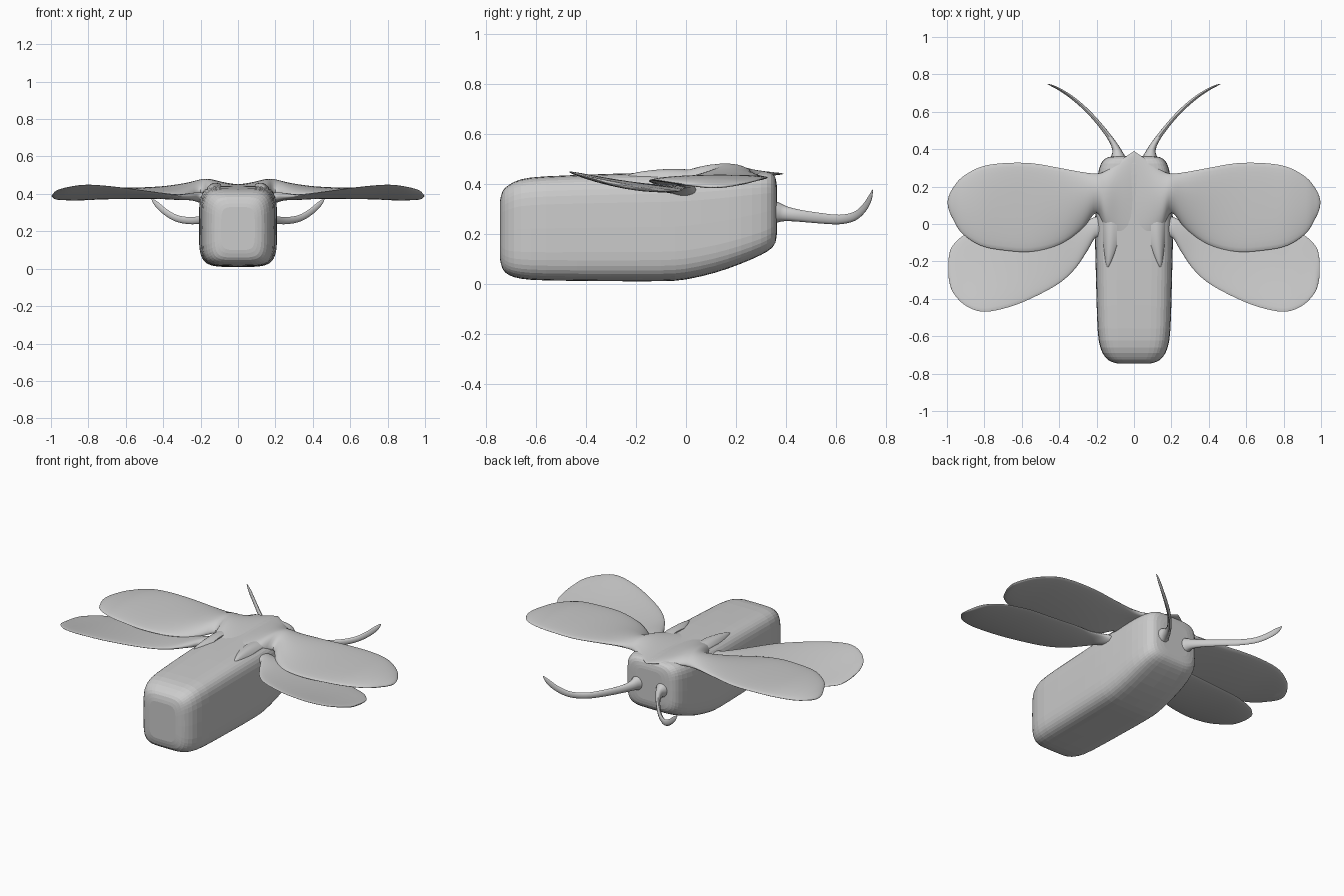
import bpy, bmesh, math
from mathutils import Vector

grey = bpy.data.materials.new("plain grey")
grey.diffuse_color = (0.6, 0.6, 0.6, 1)


def smooth_rows(rows, n):
    """Resample rows of numbers with a Catmull-Rom curve."""
    out = []
    for i in range(len(rows) - 1):
        a, b, c, d = (rows[max(0, min(len(rows) - 1, i + k))] for k in (-1, 0, 1, 2))
        for s in range(n):
            t = s / n
            out.append([q + 0.5 * t * (r - p + t * (2 * p - 5 * q + 4 * r - w + t * (3 * (q - r) + w - p)))
                        for p, q, r, w in zip(a, b, c, d)])
    return out + [list(rows[-1])]


def loft(name, rings, mirror=False, smooth=True):
    """Skin a list of closed rings and cap both ends."""
    bm = bmesh.new()
    loops = [[bm.verts.new(p) for p in r] for r in rings]
    n = len(loops[0])
    for a, b in zip(loops, loops[1:]):
        for i in range(n):
            j = (i + 1) % n
            bm.faces.new((a[i], a[j], b[j], b[i]))
    bm.faces.new(loops[0])
    bm.faces.new(loops[-1])
    bmesh.ops.recalc_face_normals(bm, faces=bm.faces)
    mesh = bpy.data.meshes.new(name)
    bm.to_mesh(mesh)
    bm.free()
    obj = bpy.data.objects.new(name, mesh)
    bpy.context.collection.objects.link(obj)
    mesh.materials.append(grey)
    if mirror:
        obj.modifiers.new("mirror", 'MIRROR')
    bpy.ops.object.select_all(action='DESELECT')
    obj.select_set(True)
    bpy.context.view_layer.objects.active = obj
    if smooth:
        bpy.ops.object.shade_smooth_by_angle(angle=math.radians(50))
    return obj


def spow(v, e):
    return math.copysign(abs(v) ** e, v)


# Body: rounded box lofted from tail to head (y, half width, bottom, top)
body_rows = [(-.745, .09, .10, .33), (-.735, .125, .06, .37), (-.71, .155, .035, .395),
             (-.66, .18, .02, .418), (-.56, .195, .013, .43), (-.3, .203, .01, .44),
             (-.1, .208, .01, .445), (.0, .208, .017, .447), (.12, .205, .045, .45),
             (.22, .2, .08, .452), (.3, .185, .115, .45), (.34, .165, .14, .445),
             (.358, .135, .165, .425), (.364, .09, .20, .39)]
rings = []
for y, w, lo, hi in smooth_rows(body_rows, 2):
    ring = []
    for i in range(40):
        a = 2 * math.pi * i / 40
        ring.append((w * spow(math.cos(a), .42), y,
                     (lo + hi) / 2 + (hi - lo) / 2 * spow(math.sin(a), .42)))
    rings.append(ring)
loft("body", rings, smooth=False)


def wing(name, rows):
    """Rows: x, front y, back y, front z, back z, half thickness, camber."""
    rings = []
    for x, yf, yb, zf, zb, th, cam in smooth_rows(rows, 4):
        ring = []
        for i in range(28):
            a = 2 * math.pi * i / 28
            u = math.cos(a)
            ring.append((x, (yf + yb) / 2 + (yf - yb) / 2 * u,
                         (zf + zb) / 2 + (zf - zb) / 2 * u + cam * (1 - u * u)
                         + th * math.sin(a)))
        rings.append(ring)
    loft(name, rings, mirror=True)


# Front wings, joined over the back by a pointed yoke
wing("front_wing", [
    (0, .39, -.10, .44, .43, .012, .002), (.08, .335, -.08, .44, .43, .018, .01),
    (.15, .285, -.03, .435, .42, .03, .022), (.2, .27, .06, .435, .41, .032, .022),
    (.28, .278, -.03, .435, .395, .026, .014), (.4, .30, -.11, .43, .40, .02, .002),
    (.55, .325, -.148, .425, .41, .018, -.004), (.7, .325, -.14, .425, .415, .018, -.004),
    (.82, .305, -.115, .42, .415, .018, 0), (.92, .25, -.05, .405, .405, .016, .002),
    (.97, .19, .03, .395, .395, .012, 0), (.99, .15, .075, .39, .39, .007, 0),
    (.996, .125, .105, .388, .388, .002, 0)])

# Rear wings, tucked beneath the front pair and rising at the back edge
wing("rear_wing", [
    (.14, .05, -.10, .36, .38, .03, 0), (.2, .04, -.07, .375, .385, .028, 0),
    (.25, .02, -.145, .385, .385, .02, 0), (.32, .0, -.245, .385, .39, .015, -.005),
    (.42, -.0, -.33, .385, .405, .013, -.008), (.6, -.01, -.42, .38, .43, .013, -.01),
    (.74, -.015, -.462, .375, .445, .013, -.012), (.83, -.03, -.466, .37, .447, .013, -.012),
    (.91, -.06, -.43, .37, .435, .012, -.01), (.965, -.11, -.37, .372, .42, .01, -.006),
    (.985, -.15, -.32, .378, .405, .007, -.003), (.993, -.20, -.27, .385, .395, .002, 0)])

# Shoulder ridges where the wings fold into the back
wing("shoulder_ridge", [
    (.09, .06, -.12, .44, .44, .008, .004), (.12, .08, -.2, .44, .435, .018, .004),
    (.145, .1, -.23, .435, .43, .018, .002), (.165, .1, -.12, .43, .42, .01, 0)])

# Antennae: flared base, long flattened sweep, upturned tip (x, y, z, width, height)
feeler = smooth_rows([
    (.085, .345, .285, .05, .05), (.087, .365, .285, .036, .042), (.095, .40, .28, .022, .03),
    (.125, .455, .272, .014, .024), (.19, .54, .262, .011, .021), (.26, .615, .257, .010, .019),
    (.33, .675, .27, .009, .018), (.39, .715, .305, .007, .017),
    (.435, .738, .345, .005, .014), (.462, .748, .376, .001, .003)], 4)
rings = []
for k, (x, y, z, w, h) in enumerate(feeler):
    p, q = feeler[max(k - 1, 0)], feeler[min(k + 1, len(feeler) - 1)]
    along = (Vector(q[:3]) - Vector(p[:3])).normalized()
    side = along.cross(Vector((0, 0, 1))).normalized()
    up = side.cross(along)
    rings.append([Vector((x, y, z)) + side * w * math.cos(math.pi * i / 6)
                  + up * h * math.sin(math.pi * i / 6) for i in range(12)])
loft("antenna", rings, mirror=True)
